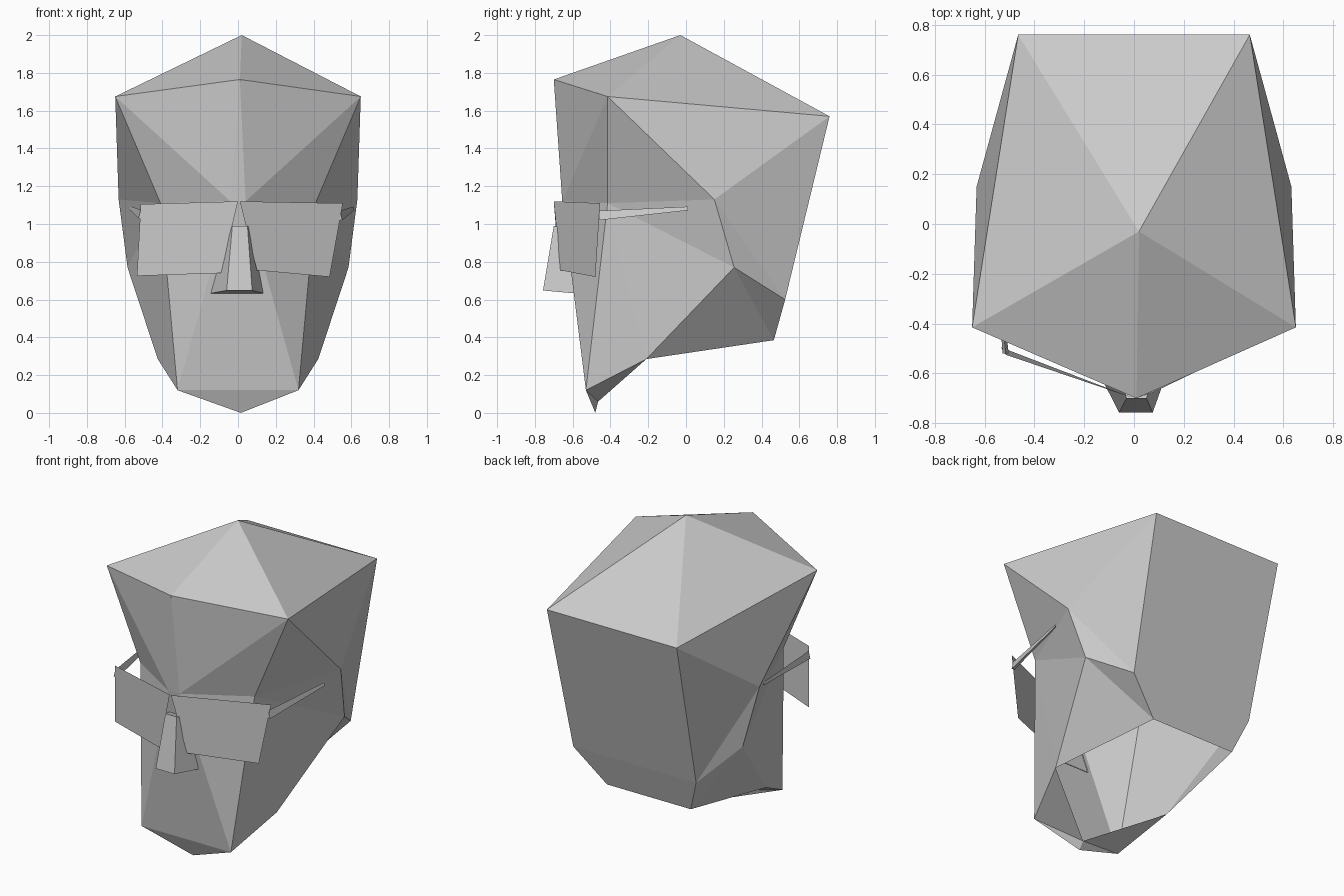
import bpy
import bmesh
from mathutils import Vector

default_cube = bpy.data.objects.get("Cube")
if default_cube:
    bpy.data.objects.remove(default_cube, do_unlink=True)

# One plain grey for every part
grey = bpy.data.materials.new("plain_grey")
grey.use_nodes = True
colour = (0.6, 0.6, 0.6, 1)
grey.diffuse_color = colour
for node in grey.node_tree.nodes:
    if node.type == "BSDF_PRINCIPLED":
        node.inputs["Base Color"].default_value = colour


def build(name, points, faces):
    """Make a flat shaded object from named points and faces of names."""
    bm = bmesh.new()
    verts = {key: bm.verts.new(co) for key, co in points.items()}
    for face in faces:
        bm.faces.new([verts[key] for key in face])
    bmesh.ops.recalc_face_normals(bm, faces=bm.faces[:])
    mesh = bpy.data.meshes.new(name)
    bm.to_mesh(mesh)
    bm.free()
    mesh.materials.append(grey)
    obj = bpy.data.objects.new(name, mesh)
    bpy.context.collection.objects.link(obj)


# Head: landmarks on the centre line and on the left side
centre = {
    "crown": (0.02, -0.03, 2.0),
    "forehead": (0.01, -0.70, 1.765),
    "chin": (0.015, -0.48, 0.0),
    "under_chin": (0.0, -0.465, 0.06),
}
side = {
    "temple": (0.65, -0.415, 1.675),
    "back_top": (0.465, 0.76, 1.57),
    "brow": (0.04, -0.655, 1.12),
    "eye": (0.41, -0.415, 1.11),
    "ear_top": (0.632, 0.15, 1.13),
    "ear_low": (0.585, 0.255, 0.77),
    "jaw": (0.32, -0.53, 0.12),
    "jaw_back": (0.425, -0.21, 0.285),
    "nape": (0.44, 0.525, 0.6),
    "neck": (0.3, 0.465, 0.385),
}
head_points = dict(centre)
for key, (x, y, z) in side.items():
    head_points["left " + key] = (x, y, z)
    head_points["right " + key] = (-x, y, z)
# The neck edge leans to the right
for key in ("left neck", "right neck"):
    x, y, z = head_points[key]
    head_points[key] = (x - 0.06, y, z)

# Faces repeated on both sides
side_faces = [
    ("crown", "forehead", "temple"),
    ("crown", "temple", "back_top"),
    ("forehead", "temple", "brow"),
    ("temple", "eye", "brow"),
    ("temple", "ear_top", "eye"),
    ("temple", "back_top", "ear_top"),
    ("back_top", "nape", "ear_top"),
    ("ear_top", "nape", "ear_low"),
    ("eye", "ear_top", "ear_low"),
    ("eye", "ear_low", "jaw_back"),
    ("eye", "jaw_back", "jaw"),
    ("brow", "eye", "jaw"),
    ("ear_low", "nape", "neck"),
    ("ear_low", "neck", "jaw_back"),
    ("jaw", "jaw_back", "under_chin"),
    ("jaw", "under_chin", "chin"),
]
head_faces = [
    [key if key in centre else prefix + key for key in face]
    for prefix in ("left ", "right ")
    for face in side_faces
]

# Faces that span both sides; the neck stays open underneath
for start, end in (("brow", "jaw"), ("back_top", "nape"), ("nape", "neck")):
    head_faces.append(["left " + start, "right " + start, "right " + end, "left " + end])
head_faces += [
    ["crown", "left back_top", "right back_top"],
    ["forehead", "left brow", "right brow"],
    ["chin", "left jaw", "right jaw"],
]
build("head", head_points, head_faces)

# Nose: a wedge with a narrow bridge and a wide base
nose_points = {
    "bridge_r": (-0.03, -0.70, 0.99), "bridge_l": (0.05, -0.70, 0.99),
    "tip_r": (-0.06, -0.757, 0.648), "tip_l": (0.075, -0.757, 0.648),
    "root_r": (-0.05, -0.63, 0.97), "root_l": (0.07, -0.63, 0.97),
    "base_r": (-0.145, -0.59, 0.633), "base_l": (0.135, -0.59, 0.633),
}
build("nose", nose_points, [
    ("bridge_r", "bridge_l", "tip_l", "tip_r"),
    ("bridge_r", "tip_r", "base_r", "root_r"),
    ("bridge_l", "tip_l", "base_l", "root_l"),
    ("bridge_r", "bridge_l", "root_l", "root_r"),
    ("tip_r", "tip_l", "base_l", "base_r"),
])


def plate(name, corners):
    """A single thin sheet through the given corners."""
    build(name, dict(enumerate(corners)), [range(len(corners))])


# Glasses: two flat lenses meeting over the nose
plate("left_lens", [(0.01, -0.70, 1.12), (0.555, -0.455, 1.11),
                    (0.485, -0.48, 0.72), (0.10, -0.665, 0.755)])
plate("right_lens", [(0.0, -0.70, 1.12), (-0.515, -0.525, 1.105),
                     (-0.535, -0.495, 0.725), (-0.09, -0.67, 0.74)])


def temple_arm(name, start, end):
    """A tapered three sided rod from the lens to the ear."""
    section = [Vector((0, 0, 0.025)), Vector((0.012, 0, -0.025)), Vector((-0.012, 0, -0.02))]
    points = {}
    for i, offset in enumerate(section):
        points["a%d" % i] = Vector(start) + offset
        points["b%d" % i] = Vector(end) + offset * 0.4
    faces = [("a%d" % i, "a%d" % j, "b%d" % j, "b%d" % i) for i, j in ((0, 1), (1, 2), (2, 0))]
    faces += [("a0", "a1", "a2"), ("b0", "b1", "b2")]
    build(name, points, faces)


temple_arm("left_arm", (0.54, -0.46, 1.045), (0.61, 0.01, 1.082))
temple_arm("right_arm", (-0.515, -0.52, 1.05), (-0.57, 0.02, 1.085))
